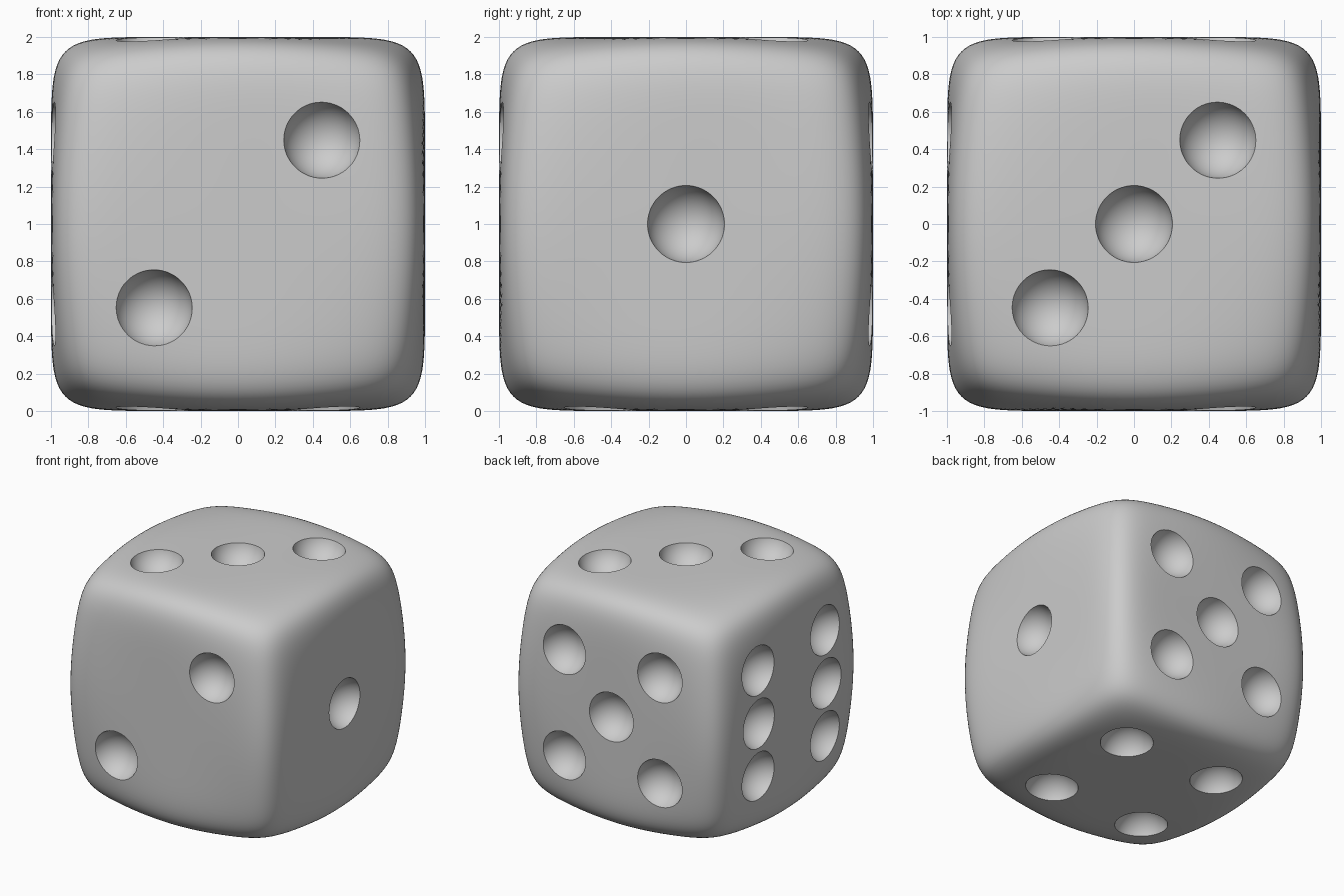
import bpy
import bmesh
from mathutils import Vector

if "Cube" in bpy.data.objects:
    bpy.data.objects.remove(bpy.data.objects["Cube"])

P = 0.45          # pip offset from the face centre
R = 0.21          # pip sphere radius
LIFT = 0.04       # pip sphere centre above the face
N = 8.6           # squareness of the body
C = 1.5           # extra rounding of the eight corners


def rounded(d):
    """Push a point radially onto the rounded-cube surface."""
    x, y, z = (abs(c) for c in d)
    s = x ** N + y ** N + z ** N
    s += C * (x * y * z) ** 2 * s ** ((N - 6) / N)
    return d * s ** (-1 / N)


# Rounded body: finely divided cube pushed onto a squarish ball
mesh = bpy.data.meshes.new("die_body")
bm = bmesh.new()
bmesh.ops.create_cube(bm, size=2)
bmesh.ops.subdivide_edges(bm, edges=bm.edges[:], cuts=47, use_grid_fill=True)
for v in bm.verts:
    v.co = rounded(v.co) + Vector((0, 0, 1))
bm.to_mesh(mesh)
bm.free()
body = bpy.data.objects.new("die_body", mesh)
bpy.context.collection.objects.link(body)

# Pip layouts: (outward normal, in-plane axes, positions)
X, Y, Z = Vector((1, 0, 0)), Vector((0, 1, 0)), Vector((0, 0, 1))
diagonal = [(-P, -P), (P, P)]
four = diagonal + [(-P, P), (P, -P)]
faces = [
    (X, Y, Z, [(0, 0)]),
    (-Y, X, Z, diagonal),
    (Z, X, Y, diagonal + [(0, 0)]),
    (-Z, X, Y, four),
    (Y, X, Z, four + [(0, 0)]),
    (-X, Y, Z, four + [(-P, 0), (P, 0)]),
]

# One cutter object holding every pip sphere
bm = bmesh.new()
for n, u, v, spots in faces:
    for a, b in spots:
        ball = bmesh.ops.create_icosphere(bm, subdivisions=4, radius=R)
        bmesh.ops.translate(bm, verts=ball["verts"],
                            vec=n * (1 + LIFT) + u * a + v * b + Z)
mesh = bpy.data.meshes.new("pip_cutter")
bm.to_mesh(mesh)
bm.free()
cutter = bpy.data.objects.new("pip_cutter", mesh)
bpy.context.collection.objects.link(cutter)
cutter.hide_render = True

# Carve the pips and shade smooth with crisp rims
cut = body.modifiers.new("pips", 'BOOLEAN')
cut.operation, cut.solver, cut.object = 'DIFFERENCE', 'EXACT', cutter
bpy.context.view_layer.objects.active = body
body.select_set(True)
bpy.ops.object.modifier_apply(modifier="pips")
bpy.data.objects.remove(cutter)
bpy.ops.object.shade_smooth_by_angle(angle=0.6)
